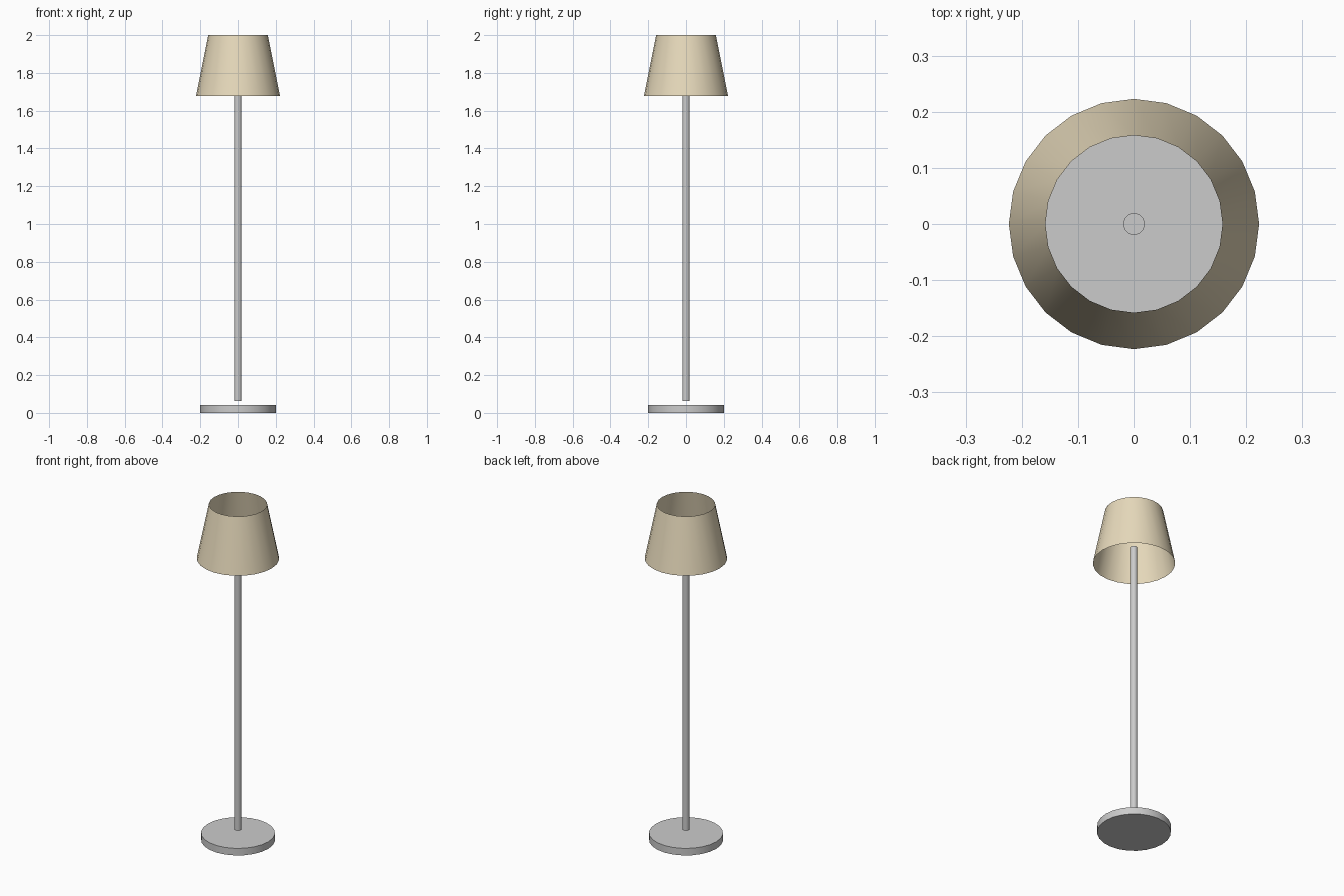
import bpy, math

if "Cube" in bpy.data.objects:
    bpy.data.objects.remove(bpy.data.objects["Cube"])

SIDES = 24


def frustum(name, r_bottom, r_top, z0, z1, caps=True):
    bpy.ops.mesh.primitive_cone_add(
        vertices=SIDES, radius1=r_bottom, radius2=r_top, depth=z1 - z0,
        end_fill_type='NGON' if caps else 'NOTHING',
        location=(0, 0, (z0 + z1) / 2), rotation=(0, 0, math.pi / 2))
    obj = bpy.context.object
    obj.name = name
    bpy.ops.object.transform_apply(location=True, rotation=True, scale=True)
    bpy.ops.object.shade_smooth_by_angle(angle=math.radians(30))
    return obj


# Round foot, and the pole that floats just above it
frustum("base", 0.20, 0.20, 0.0, 0.042)
frustum("pole", 0.0195, 0.0195, 0.063, 1.775)

# Open tapered fabric shade (single surface)
shade = frustum("lampshade", 0.223, 0.158, 1.677, 2.0, caps=False)
cream = bpy.data.materials.new("cream_fabric")
cream.diffuse_color = (0.80, 0.70, 0.50, 1)
cream.use_nodes = True
cream.node_tree.nodes["Principled BSDF"].inputs["Base Color"].default_value = cream.diffuse_color
shade.data.materials.append(cream)
